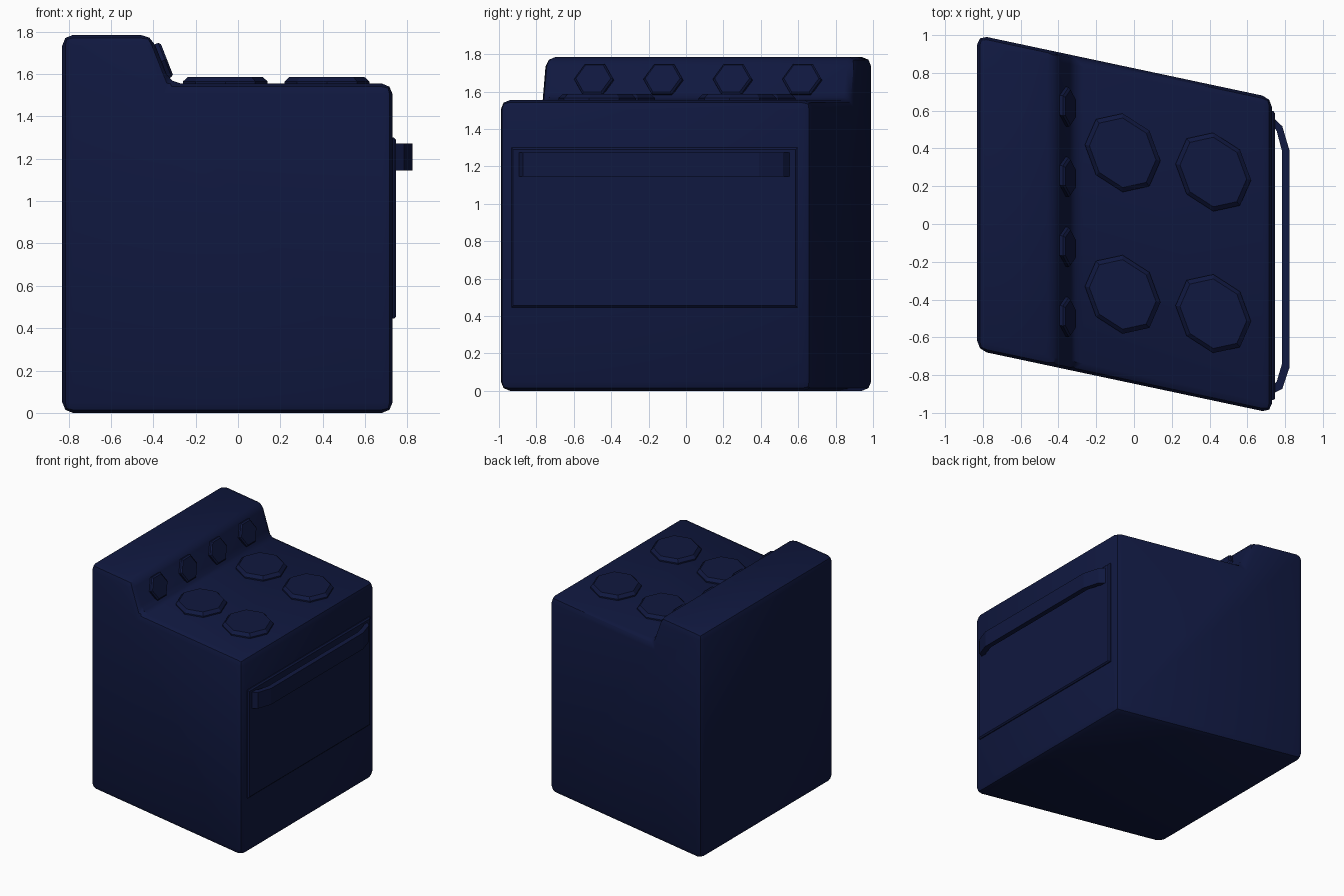
import bpy, bmesh, math
from mathutils import Vector, Matrix

if "Cube" in bpy.data.objects:
    bpy.data.objects.remove(bpy.data.objects["Cube"])

navy = bpy.data.materials.new("navy_enamel")
navy.diffuse_color = (0.005, 0.009, 0.05, 1)
navy.use_nodes = True
navy.node_tree.nodes["Principled BSDF"].inputs["Base Color"].default_value = navy.diffuse_color

# The whole stove is skewed: y drifts as x grows
SHEAR = Matrix(((1, 0, 0, 0), (-0.2125, 1, 0, -0.0106), (0, 0, 1, 0), (0, 0, 0, 1)))


def prism(name, points, extrude, bevel=0.0, segments=1, pick=None, smooth=True):
    """Extrude a closed outline, bevel chosen edges, then skew it."""
    bm = bmesh.new()
    face = bm.faces.new([bm.verts.new(p) for p in points])
    res = bmesh.ops.extrude_face_region(bm, geom=[face], use_keep_orig=True)
    new = [g for g in res["geom"] if isinstance(g, bmesh.types.BMVert)]
    bmesh.ops.translate(bm, verts=new, vec=extrude)
    bmesh.ops.recalc_face_normals(bm, faces=bm.faces[:])
    if bevel:
        edges = [e for e in bm.edges if pick is None or pick(e)]
        bmesh.ops.bevel(bm, geom=edges, offset=bevel, segments=segments,
                        profile=0.5, affect='EDGES', clamp_overlap=True)
    bm.transform(SHEAR)
    bmesh.ops.recalc_face_normals(bm, faces=bm.faces[:])
    mesh = bpy.data.meshes.new(name)
    bm.to_mesh(mesh)
    bm.free()
    obj = bpy.data.objects.new(name, mesh)
    bpy.context.collection.objects.link(obj)
    mesh.materials.append(navy)
    if smooth:
        bpy.ops.object.select_all(action='DESELECT')
        obj.select_set(True)
        bpy.context.view_layer.objects.active = obj
        bpy.ops.object.shade_smooth_by_angle(angle=math.radians(35))
    return obj


def ring(centre, u, v, ru, rv, sides):
    """Regular outline in the plane spanned by u and v."""
    return [centre + u * ru * math.cos(2 * math.pi * i / sides)
            + v * rv * math.sin(2 * math.pi * i / sides) for i in range(sides)]


X, Y, Z = Vector((1, 0, 0)), Vector((0, 1, 0)), Vector((0, 0, 1))

# Body with raised control panel at the back
side = [(-0.83, 0), (0.73, 0), (0.73, 1.555), (-0.32, 1.555),
        (-0.41, 1.785), (-0.83, 1.785)]
prism("stove_body", [Vector((x, -0.835, z)) for x, z in side], Y * 1.67, 0.05, 2)

# Four burner plates
for i, x in enumerate((-0.06, 0.42)):
    for j, y in enumerate((-0.375, 0.375)):
        prism(f"burner_{i * 2 + j + 1}", ring(Vector((x, y, 1.54)), X, Y, 0.2, 0.208, 8),
              Z * 0.047, 0.022, 1,
              lambda e: all(v.co.z > 1.56 for v in e.verts), smooth=False)

# Four hexagonal knobs on the sloping panel
slope = Vector((0.09, 0, -0.23)).normalized()
normal = Vector((0.23, 0, 0.09)).normalized()
for i in range(4):
    c = Vector((-0.362, (i - 1.5) * 0.371, 1.66))
    prism(f"knob_{i + 1}", ring(c - normal * 0.02, Y, slope, 0.105, 0.1, 6),
          normal * 0.048, 0.01, 1,
          lambda e, c=c: all((v.co - c).dot(normal) > 0 for v in e.verts), smooth=False)

# Oven door panel
door = [(-0.765, 0.445), (0.765, 0.445), (0.765, 1.3), (-0.765, 1.3)]
prism("oven_door", [Vector((0.71, y, z)) for y, z in door], X * 0.037, 0.01, 1,
      lambda e: all(v.co.x > 0.73 for v in e.verts), smooth=False)

# Flat bar handle with bent ends, mirrored about its middle
outer = [(0.735, 0.732), (0.785, 0.695), (0.823, 0.575)]
inner = [(0.783, 0.565), (0.755, 0.665), (0.735, 0.685)]
bar = (outer + [(x, -y) for x, y in reversed(outer)]
       + [(x, -y) for x, y in reversed(inner)] + inner)
prism("door_handle", [Vector((x, y, 1.145)) for x, y in bar], Z * 0.128, smooth=False)
